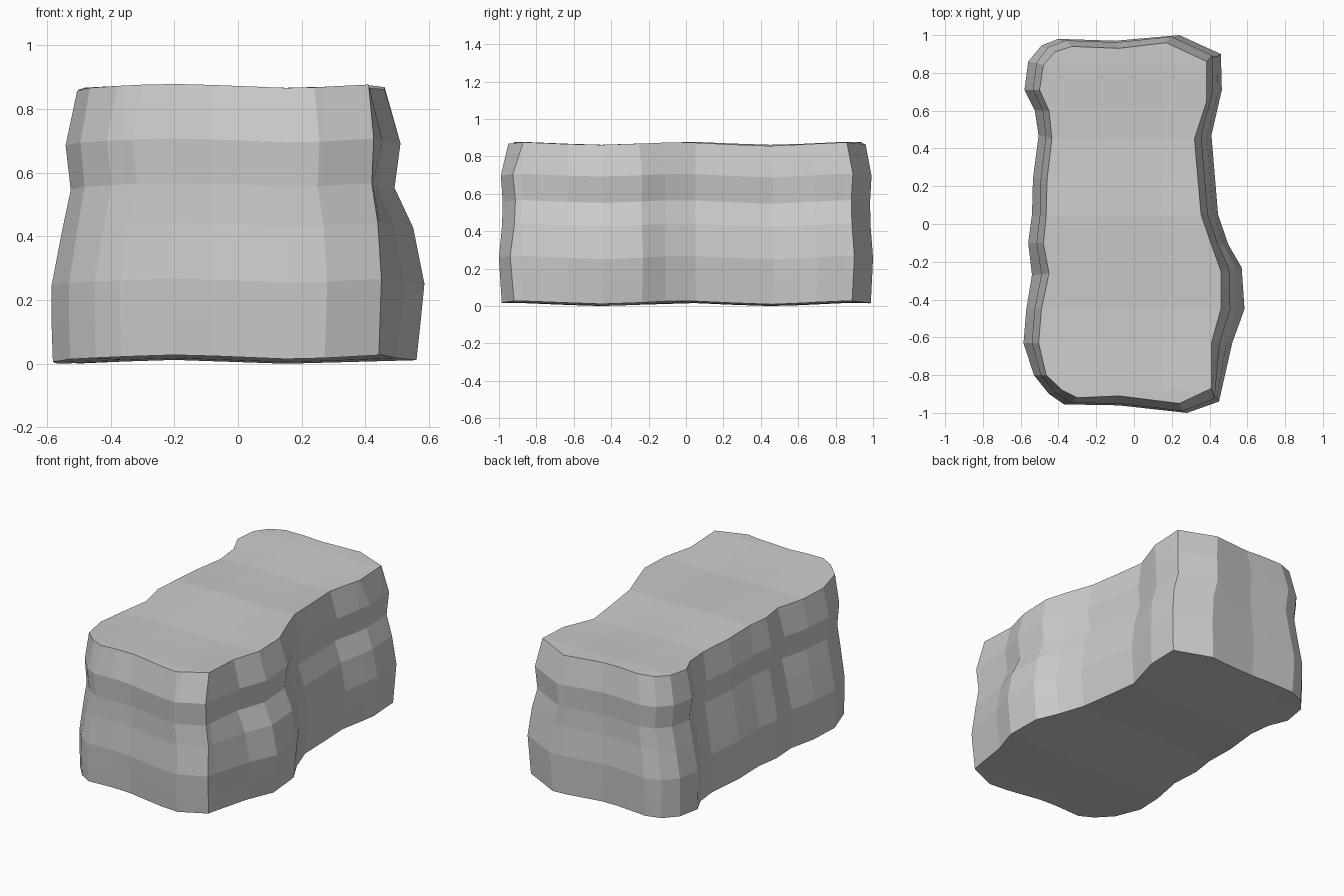
import bpy, bmesh
from math import cos, pi

# Plan outline: widest level (x, y) and top rim (x, y), counter-clockwise
outline = [
    (0.46, 0.90, 0.385, 0.86), (0.24, 1.00, 0.17, 0.96), (-0.10, 0.97, -0.08, 0.93),
    (-0.40, 0.98, -0.33, 0.94), (-0.49, 0.945, -0.42, 0.91), (-0.56, 0.86, -0.48, 0.84),
    (-0.58, 0.71, -0.50, 0.71), (-0.525, 0.60, -0.45, 0.60), (-0.505, 0.47, -0.435, 0.45),
    (-0.535, 0.24, -0.46, 0.24), (-0.54, 0.05, -0.465, 0.04), (-0.56, -0.10, -0.48, -0.10),
    (-0.54, -0.27, -0.45, -0.26), (-0.57, -0.45, -0.49, -0.45), (-0.585, -0.63, -0.505, -0.63),
    (-0.53, -0.80, -0.465, -0.80), (-0.45, -0.90, -0.38, -0.88), (-0.37, -0.955, -0.30, -0.92),
    (-0.08, -0.96, -0.08, -0.91), (0.28, -1.00, 0.24, -0.95), (0.45, -0.94, 0.41, -0.87),
    (0.52, -0.63, 0.41, -0.63), (0.585, -0.45, 0.46, -0.45), (0.57, -0.23, 0.46, -0.25),
    (0.50, -0.11, 0.41, -0.11), (0.445, 0.05, 0.355, 0.05), (0.41, 0.47, 0.32, 0.45),
    (0.465, 0.71, 0.385, 0.65),
]
# Levels: height, blend toward top rim on right side, left side, and ends
levels = [(0.015, .2, .05, .3), (0.13, .1, 0, .15), (0.255, 0, 0, 0), (0.43, .28, .42, .33),
          (0.555, .75, .75, .4), (0.695, .6, .55, .2), (0.865, 1, 1, 1)]

bm = bmesh.new()
rings = []
for z, right, left, end in levels:
    ring = []
    for xo, yo, xt, yt in outline:
        t = right if xo > 0 else left
        ring.append(bm.verts.new((xo + (xt - xo) * t, yo + (yt - yo) * end, z)))
    rings.append(ring)

# Stone sides and caps
n = len(outline)
for a, b in zip(rings, rings[1:]):
    for i in range(n):
        j = (i + 1) % n
        bm.faces.new((a[i], a[j], b[j], b[i]))
bm.faces.new(rings[0][::-1])
bm.faces.new(rings[-1])


def cut(co, no):
    geom = bm.verts[:] + bm.edges[:] + bm.faces[:]
    bmesh.ops.bisect_plane(bm, geom=geom, dist=0.004, plane_co=co, plane_no=no)


# Divide the block so the caps can undulate
for y in (-0.88, -0.63, -0.45, -0.25, 0.045, 0.25, 0.45, 0.62, 0.84):
    cut((0, y, 0), (0, 1, 0))
for x in (-0.36, -0.2, 0.15, 0.27):
    cut((x, 0, 0), (1, 0, 0))

# Gentle worn waviness of every level
for v in bm.verts:
    v.co.z += 0.006 * cos(2 * pi * (v.co.x + 0.2) / 0.7) + 0.008 * cos(2 * pi * v.co.y / 0.9)
low = min(v.co.z for v in bm.verts)
for v in bm.verts:
    v.co.z -= low

bmesh.ops.recalc_face_normals(bm, faces=bm.faces[:])
mesh = bpy.data.meshes.new("stone_block")
bm.to_mesh(mesh)
bm.free()
stone = bpy.data.objects.new("stone_block", mesh)
bpy.context.collection.objects.link(stone)
